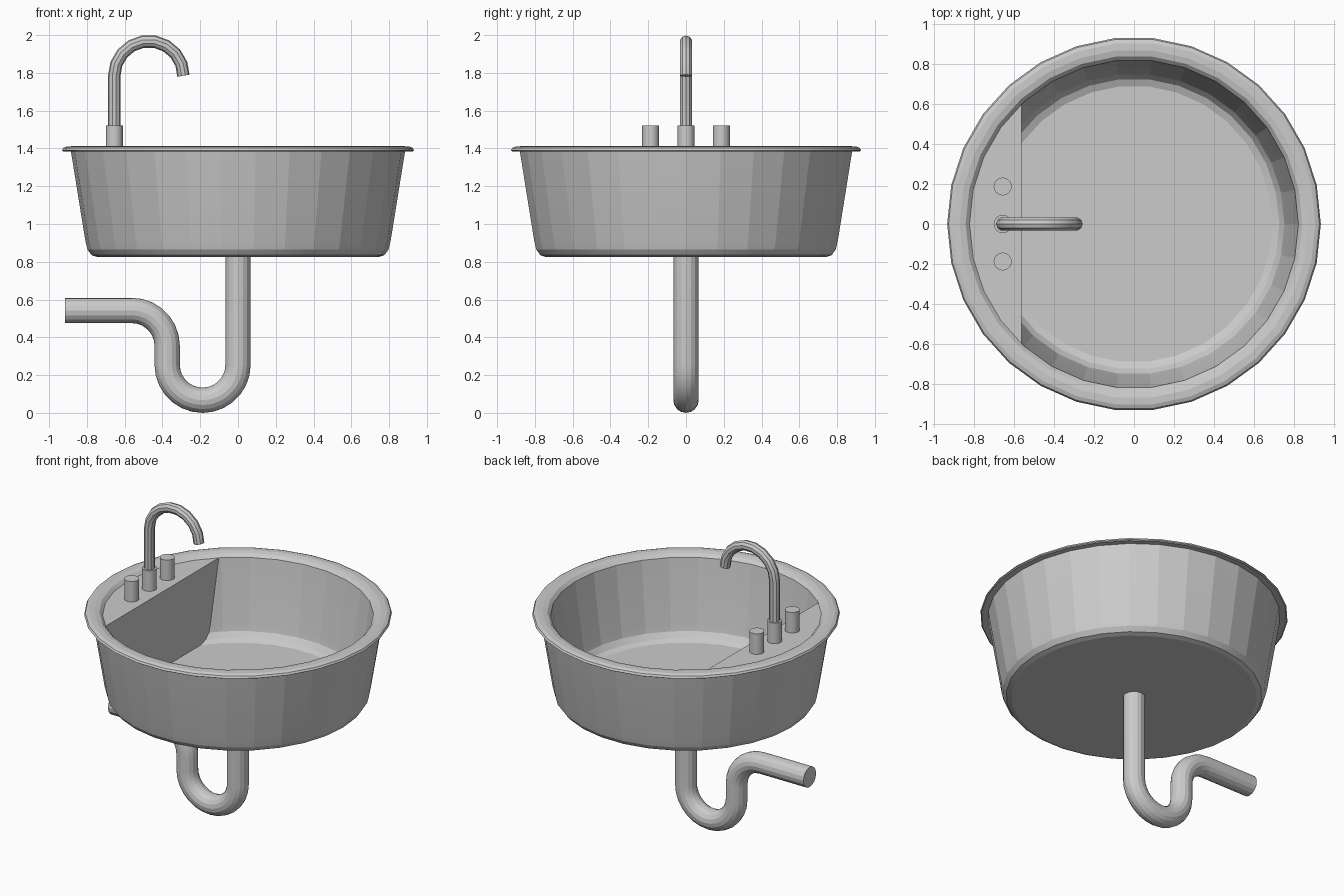
import bpy, bmesh, math
from mathutils import Vector

if "Cube" in bpy.data.objects:
    bpy.data.objects.remove(bpy.data.objects["Cube"])

metal = bpy.data.materials.new("grey_metal")
metal.diffuse_color = (0.6, 0.6, 0.6, 1)
metal.use_nodes = True
metal.node_tree.nodes["Principled BSDF"].inputs["Base Color"].default_value = metal.diffuse_color


def finish(name, bm, smooth=None):
    bmesh.ops.recalc_face_normals(bm, faces=bm.faces)
    me = bpy.data.meshes.new(name)
    bm.to_mesh(me)
    bm.free()
    me.materials.append(metal)
    ob = bpy.data.objects.new(name, me)
    bpy.context.collection.objects.link(ob)
    if smooth:
        bpy.ops.object.select_all(action='DESELECT')
        ob.select_set(True)
        bpy.context.view_layer.objects.active = ob
        bpy.ops.object.shade_smooth_by_angle(angle=math.radians(smooth))
    return ob


def lathe(profile, n):
    """Revolve (radius, z) points about z; the end rings are capped."""
    bm = bmesh.new()
    rings = [[bm.verts.new((r * math.cos(2 * math.pi * i / n),
                            r * math.sin(2 * math.pi * i / n), z))
              for i in range(n)] for r, z in profile]
    for a, b in zip(rings, rings[1:]):
        for i in range(n):
            j = (i + 1) % n
            bm.faces.new((a[i], a[j], b[j], b[i]))
    bm.faces.new(rings[0])
    bm.faces.new(rings[-1])
    return bm


def tube(name, path, radius, n, smooth=None):
    """Sweep a circle along (x, z) points in the y = 0 plane."""
    bm = bmesh.new()
    pts = [Vector((x, 0, z)) for x, z in path]
    rings = []
    for k, p in enumerate(pts):
        t = (pts[min(k + 1, len(pts) - 1)] - pts[max(k - 1, 0)]).normalized()
        side = Vector((t.z, 0, -t.x))
        rings.append([bm.verts.new(p + radius * (side * math.cos(a) + Vector((0, math.sin(a), 0))))
                      for a in (2 * math.pi * i / n for i in range(n))])
    for a, b in zip(rings, rings[1:]):
        for i in range(n):
            j = (i + 1) % n
            bm.faces.new((a[i], a[j], b[j], b[i]))
    bm.faces.new(rings[0])
    bm.faces.new(rings[-1])
    return finish(name, bm, smooth)


def arc(cx, cz, r, a0, a1, steps):
    return [(cx + r * math.cos(math.radians(a0 + (a1 - a0) * i / steps)),
             cz + r * math.sin(math.radians(a0 + (a1 - a0) * i / steps)))
            for i in range(steps + 1)]


def cylinder(name, x, y, z0, z1, r, n=16):
    bm = lathe([(r, z0), (r, z1)], n)
    bmesh.ops.translate(bm, verts=bm.verts, vec=(x, y, 0))
    return finish(name, bm, 30)


# basin: outer wall, rolled rim, inner wall and floor
FLOOR, DECK = 0.875, 1.385
inner = [(0.69, FLOOR), (0.725, 0.89), (0.75, 0.925), (0.76, 0.97), (0.82, 1.385)]
outer = [(0.745, 0.825), (0.775, 0.835), (0.797, 0.865), (0.808, 0.91), (0.885, 1.388)]
rim = [(0.925, 1.385), (0.932, 1.39), (0.925, 1.403), (0.905, 1.411), (0.87, 1.412), (0.84, 1.405)]
finish("basin", lathe(outer + rim + inner[::-1], 30), 11)

# tap deck: the part of the bowl's inside left of a straight wall
bm = lathe([(r + 0.006, z) for r, z in inner], 30)
cut = bmesh.ops.bisect_plane(bm, geom=bm.verts[:] + bm.edges[:] + bm.faces[:],
                             plane_co=(-0.56, 0, 0), plane_no=(1, 0, 0), clear_outer=True)
bmesh.ops.holes_fill(bm, edges=[e for e in bm.edges if e.is_boundary], sides=0)
finish("tap_deck", bm)

# tap: two handles, spout collar and gooseneck
for y, label in ((-0.187, "front_handle"), (0.187, "back_handle"), (0, "spout_collar")):
    cylinder(label, -0.655, y, DECK - 0.02, 1.522, 0.045)
tube("spout", [(-0.655, DECK)] + arc(-0.472, 1.785, 0.183, 180, 0, 9), 0.033, 10, 25)

# drain and trap
cylinder("drain", 0, 0, 0.84, FLOOR + 0.001, 0.08)
trap = [(0, 0.85)] + arc(-0.1875, 0.2545, 0.1875, 0, -180, 14)
trap += arc(-0.5625, 0.355, 0.1875, 0, 90, 7) + [(-0.915, 0.5425)]
tube("trap_pipe", trap, 0.067, 16, 15)
